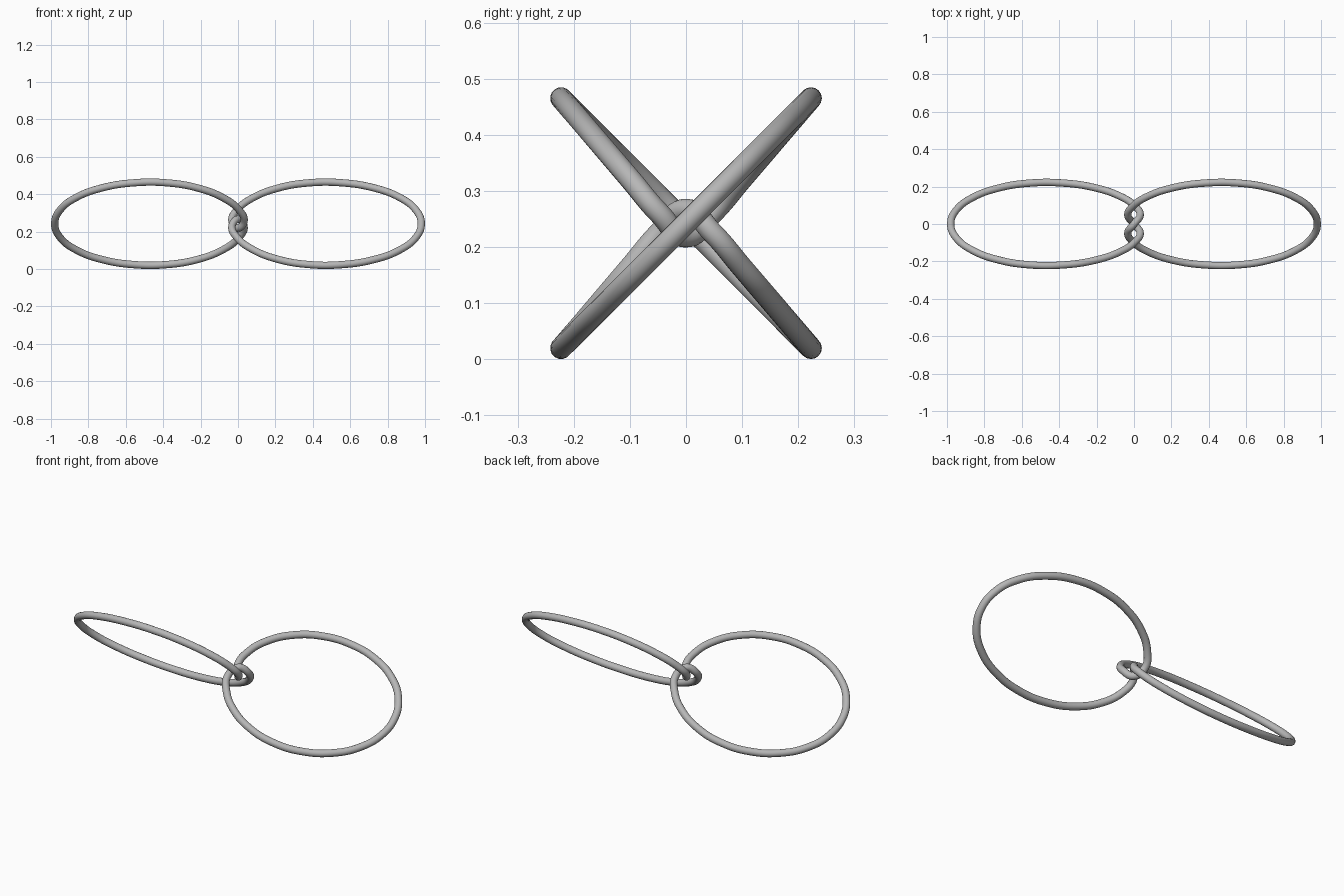
import bpy
from math import sin, cos, radians, copysign

cube = bpy.data.objects.get("Cube")
if cube:
    bpy.data.objects.remove(cube, do_unlink=True)

# Plain grey metal
grey = bpy.data.materials.new("grey_metal")
grey.use_nodes = True
colour = (0.47, 0.47, 0.47, 1)
grey.diffuse_color = colour
grey.node_tree.nodes["Principled BSDF"].inputs["Base Color"].default_value = colour

TUBE = 0.0195
CENTRE_Z = 0.2425


def lobe_point(deg):
    """Point on the left oval, tilted; the inner half leans towards the clasp."""
    a = radians(deg)
    s = sin(a)
    lean = copysign(0.0175 * (1 - abs(s)), s) if cos(a) > 0 else 0
    return (-0.468 + 0.512 * cos(a), 0.222 * s + lean, -0.222 * s + lean)


# Half of the path: clasp arch at the centre, then round the left oval
half = [(0, 0, 0.024), (0.033, 0.047, -0.017)]
half += [lobe_point(d) for d in (23, 40, 60, 80, 100, 120, 140, 160, 180,
                                 200, 220, 240, 260, 280, 300, 320, 337)]
half += [(0.033, -0.047, -0.017 * -1)]
# The other half is the same path mirrored across the clasp
points = half + [(-x, y, -z) for x, y, z in half]

# One closed wire that hooks through itself in the middle
curve = bpy.data.curves.new("hooked_wire", "CURVE")
curve.dimensions = "3D"
curve.bevel_depth = TUBE
curve.bevel_resolution = 6
curve.resolution_u = 10
spline = curve.splines.new("BEZIER")
spline.bezier_points.add(len(points) - 1)
for knot, co in zip(spline.bezier_points, points):
    knot.co = co
    knot.handle_left_type = knot.handle_right_type = "AUTO"
spline.use_cyclic_u = True
spline.use_smooth = True
curve.materials.append(grey)
wire = bpy.data.objects.new("hooked_wire", curve)
wire.location.z = CENTRE_Z
bpy.context.collection.objects.link(wire)

# Turn the wire into a smooth mesh
bpy.context.view_layer.objects.active = wire
wire.select_set(True)
bpy.ops.object.convert(target="MESH")
bpy.ops.object.shade_smooth()
